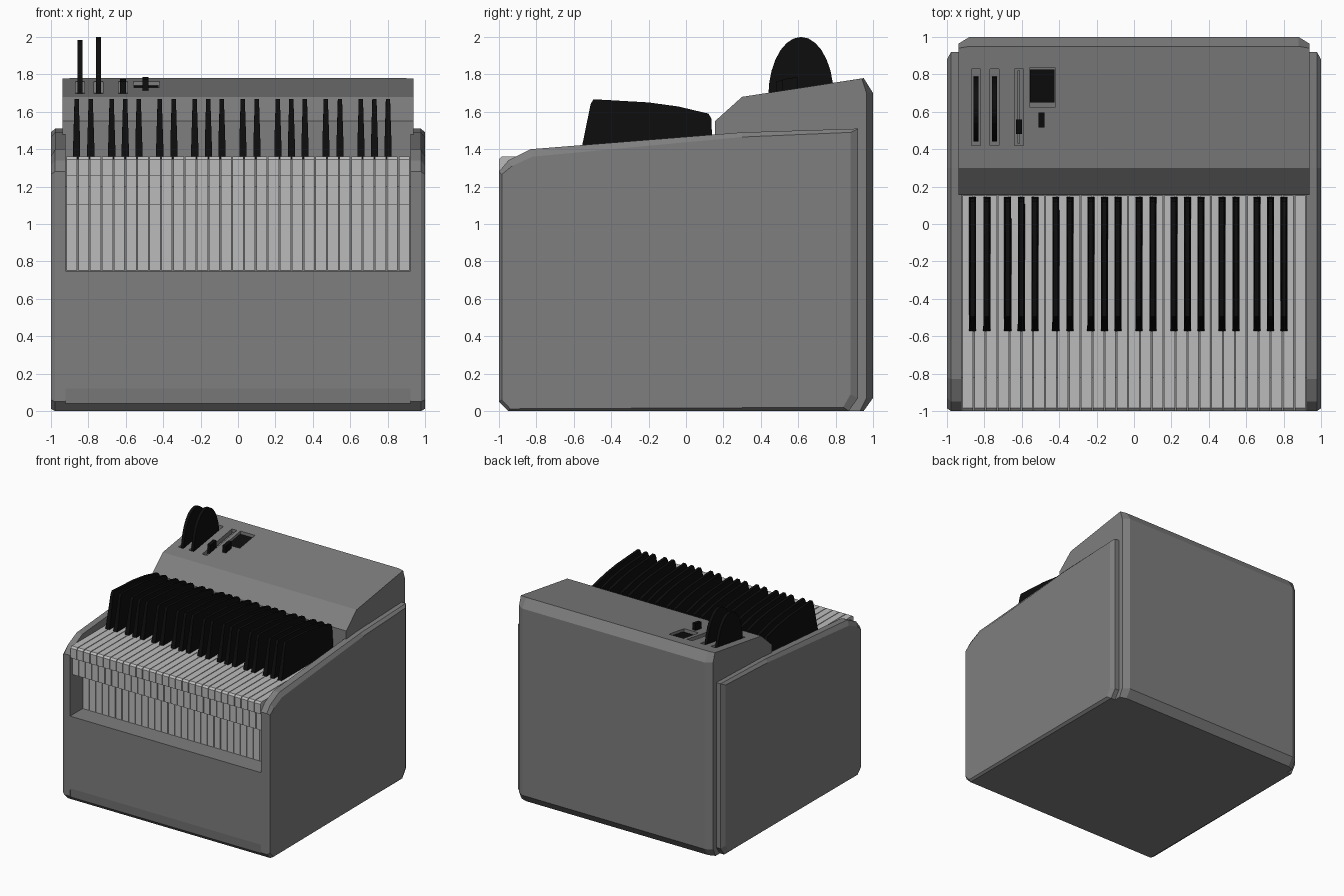
import bpy, bmesh, math

if "Cube" in bpy.data.objects:
    bpy.data.objects.remove(bpy.data.objects["Cube"])


def material(name, v):
    m = bpy.data.materials.new(name)
    m.diffuse_color = (v, v, v, 1)
    m.use_nodes = True
    m.node_tree.nodes["Principled BSDF"].inputs["Base Color"].default_value = m.diffuse_color
    return m


CASE = material("case_grey", 0.21)
IVORY = material("key_white", 0.5)
BLACK = material("key_black", 0.004)


def add(name, mesh, x=0):
    ob = bpy.data.objects.new(name, mesh)
    ob.location.x = x
    bpy.context.collection.objects.link(ob)
    return ob


def loft(name, layers, mat):
    """Mesh joining matching (y, z) profiles placed at successive x positions."""
    bm = bmesh.new()
    rings = [[bm.verts.new((x, y, z)) for y, z in prof] for x, prof in layers]
    n = len(rings[0])
    for a, b in zip(rings, rings[1:]):
        for i in range(n):
            j = (i + 1) % n
            bm.faces.new((a[i], a[j], b[j], b[i]))
    bm.faces.new(rings[0][::-1])
    bm.faces.new(rings[-1])
    bmesh.ops.recalc_face_normals(bm, faces=bm.faces)
    me = bpy.data.meshes.new(name)
    bm.to_mesh(me)
    bm.free()
    me.materials.append(mat)
    return me


def surface(y):
    """Height of the sloping control panel."""
    return 1.68 + (y - 0.3) * 0.154


def panel_block(name, x0, x1, y0, y1, low, high, mat=BLACK):
    prof = [(y0, surface(y0) + low), (y1, surface(y1) + low),
            (y1, surface(y1) + high), (y0, surface(y0) + high)]
    return add(name, loft(name, [(x0, prof), (x1, prof)], mat))


# Main case with raised control panel and chamfered rear corners
front = [(-0.82, 1.2), (-0.82, 0.75), (-1, 0.75), (-1, 0.12), (-0.99, 0.04), (-0.95, 0)]
top = [(0.3, 1.68), (0.155, 1.55), (0.155, 1.2)]
full = front + [(0.95, 0), (1, 0.07), (1, 1.70), (0.95, 1.78)] + top
edge = front + [(0.93, 0), (0.965, 0.07), (0.965, 1.70), (0.94, 1.778)] + top
case = add("main_case", loft("main_case",
           [(-0.937, edge), (-0.88, full), (0.88, full), (0.937, edge)], CASE))

# Recesses in the control panel
slots = [(-0.87, -0.822, 0.42, 0.83), (-0.77, -0.722, 0.42, 0.83),
         (-0.64, -0.592, 0.42, 0.83), (-0.56, -0.42, 0.625, 0.835)]
for i, s in enumerate(slots):
    cutter = panel_block("slot_cutter", *s, -0.06, 0.1, CASE)
    cutter.hide_render = True
    mod = case.modifiers.new("slot", 'BOOLEAN')
    mod.operation = 'DIFFERENCE'
    mod.solver = 'EXACT'
    mod.object = cutter
    bpy.context.view_layer.objects.active = case
    bpy.ops.object.modifier_apply(modifier=mod.name)
    bpy.data.objects.remove(cutter)

# Side panels
inner = [(-1, 0.05), (-0.95, 0), (0.87, 0), (0.92, 0.07), (0.92, 1.51),
         (0.3, 1.49), (-0.83, 1.40), (-0.95, 1.34), (-1, 1.28)]
outer = [(-0.985, 0.06), (-0.94, 0.012), (0.84, 0.02), (0.88, 0.09), (0.88, 1.49),
         (0.3, 1.465), (-0.82, 1.36), (-0.93, 1.31), (-0.985, 1.265)]
side = add("side_panels", loft("side_panels",
           [(0.922, inner), (0.978, inner), (1.0, outer)], CASE))
mirror = side.modifiers.new("mirror", 'MIRROR')

# White keys: overhanging lip, front apron and lower guard
PITCH = 1.84 / 29
wprof = [(-1, 1.26), (-1, 1.345), (-0.985, 1.36), (0.153, 1.36), (0.153, 1.21),
         (-0.8, 1.21), (-0.8, 0.752), (-0.83, 0.752), (-0.83, 1.105),
         (-0.975, 1.105), (-0.975, 1.26)]
hw = PITCH / 2 - 0.003
white = loft("white_key", [(-hw, wprof), (hw, wprof)], IVORY)
for i in range(29):
    add("white_key", white, -0.92 + PITCH * (i + 0.5))

# Black keys, narrower at the top
bprof = [(-0.575, 1.345), (-0.555, 1.42), (-0.51, 1.64), (-0.495, 1.667), (-0.2, 1.65),
         (-0.04, 1.628), (0.12, 1.59), (0.135, 1.565), (0.145, 1.345)]
black = loft("black_key", [(-0.019, bprof), (0.019, bprof)], BLACK)
for v in black.vertices:
    if v.co.z > 1.5:
        v.co.x *= 0.62
offsets = {0: -0.006, 1: 0.006, 3: -0.009, 4: 0, 5: 0.009}
for octave in range(4):
    for k, shift in offsets.items():
        add("black_key", black, -0.92 + PITCH * (octave * 7 + k + 1) + shift)

# Pitch and modulation wheels
wheel = [(0.615 + 0.175 * math.cos(a), 1.68 + 0.32 * math.sin(a))
         for a in [math.tau * i / 28 for i in range(28)]]
for name, x, dz in (("pitch_wheel", -0.845, -0.015), ("modulation_wheel", -0.745, 0)):
    p = [(y, z + dz) for y, z in wheel]
    add(name, loft(name, [(-0.013, p), (0.013, p)], BLACK), x)

# Slider, display pad and small button
panel_block("slider_rail", -0.622, -0.61, 0.43, 0.82, -0.06, -0.02, CASE)
panel_block("slider_knob", -0.632, -0.6, 0.48, 0.56, -0.05, 0.055)
panel_block("display_pad", -0.556, -0.426, 0.65, 0.825, -0.06, -0.02)
panel_block("button", -0.51, -0.478, 0.515, 0.595, -0.02, 0.06)
